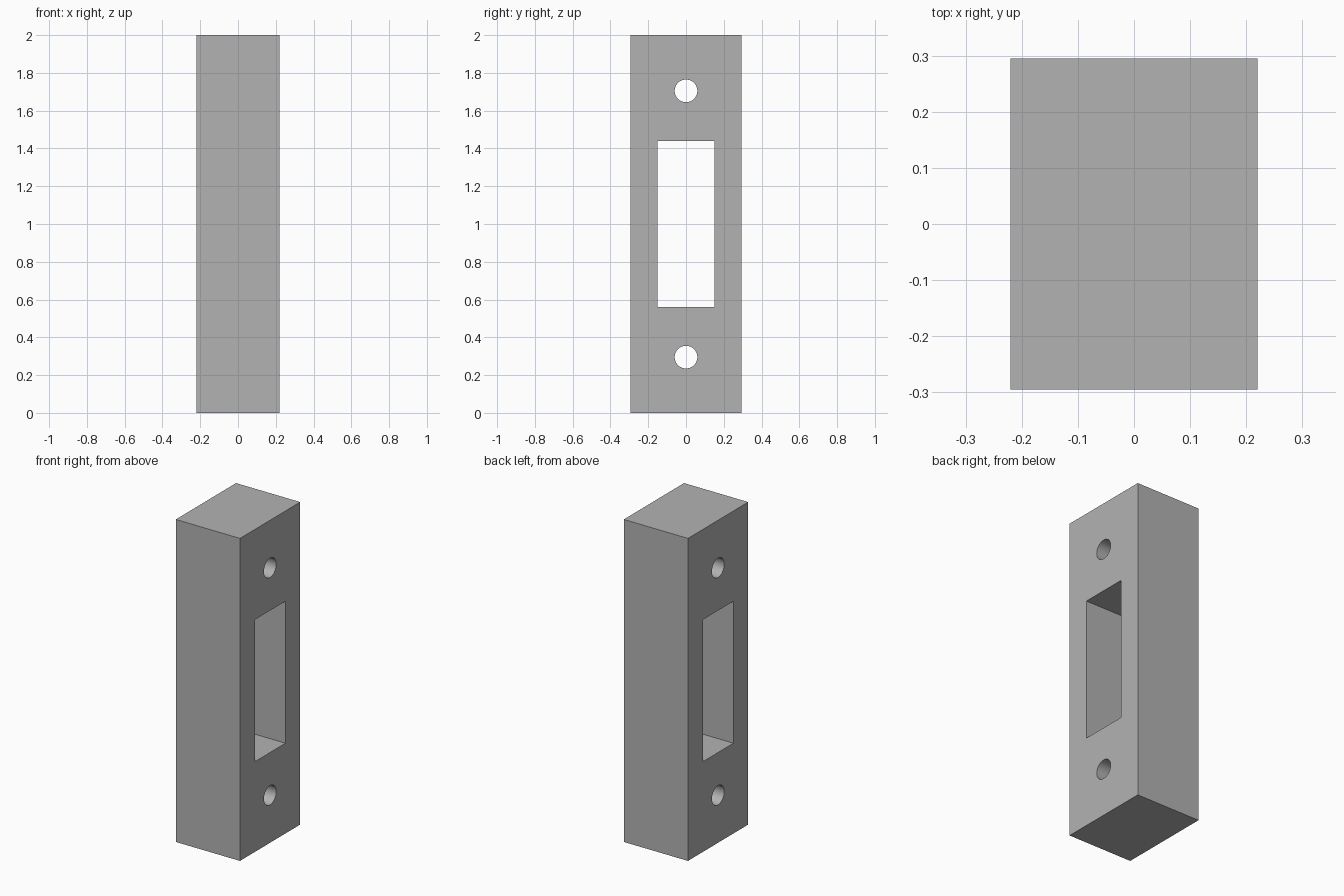
import bpy
import math

default_cube = bpy.data.objects.get("Cube")
if default_cube:
    bpy.data.objects.remove(default_cube, do_unlink=True)

DEPTH, WIDTH, HEIGHT = 0.44, 0.59, 2.0
MID = HEIGHT / 2

grey = bpy.data.materials.new("plain grey")
grey.use_nodes = True
colour = (0.45, 0.45, 0.45, 1)
grey.diffuse_color = colour
grey.node_tree.nodes["Principled BSDF"].inputs["Base Color"].default_value = colour


def add_box(name, size):
    bpy.ops.mesh.primitive_cube_add(size=1, location=(0, 0, MID))
    box = bpy.context.object
    box.name = name
    box.scale = size
    bpy.ops.object.transform_apply(location=False, rotation=False, scale=True)
    box.data.materials.append(grey)
    return box


def add_hole_cutter(name, z):
    bpy.ops.mesh.primitive_cylinder_add(
        vertices=48, radius=0.06, depth=DEPTH * 2,
        location=(0, 0, z), rotation=(0, math.pi / 2, 0))
    cutter = bpy.context.object
    cutter.name = name
    cutter.data.materials.append(grey)
    return cutter


# Solid block
block = add_box("strike_block", (DEPTH, WIDTH, HEIGHT))

# Rectangular slot and two screw holes, all running through the block
cutters = [add_box("slot_cutter", (DEPTH * 2, 0.30, 0.88))]
for name, side in (("lower_hole_cutter", -1), ("upper_hole_cutter", 1)):
    cutters.append(add_hole_cutter(name, MID + side * 0.705))

bpy.ops.object.select_all(action="DESELECT")
block.select_set(True)
bpy.context.view_layer.objects.active = block
for cutter in cutters:
    cutter.hide_render = True
    cut = block.modifiers.new(cutter.name, "BOOLEAN")
    cut.operation = "DIFFERENCE"
    cut.solver = "EXACT"
    cut.object = cutter
    bpy.ops.object.modifier_apply(modifier=cut.name)
for cutter in cutters:
    bpy.data.objects.remove(cutter, do_unlink=True)

# Round hole walls, crisp edges
bpy.ops.object.shade_smooth_by_angle(angle=math.radians(30))
